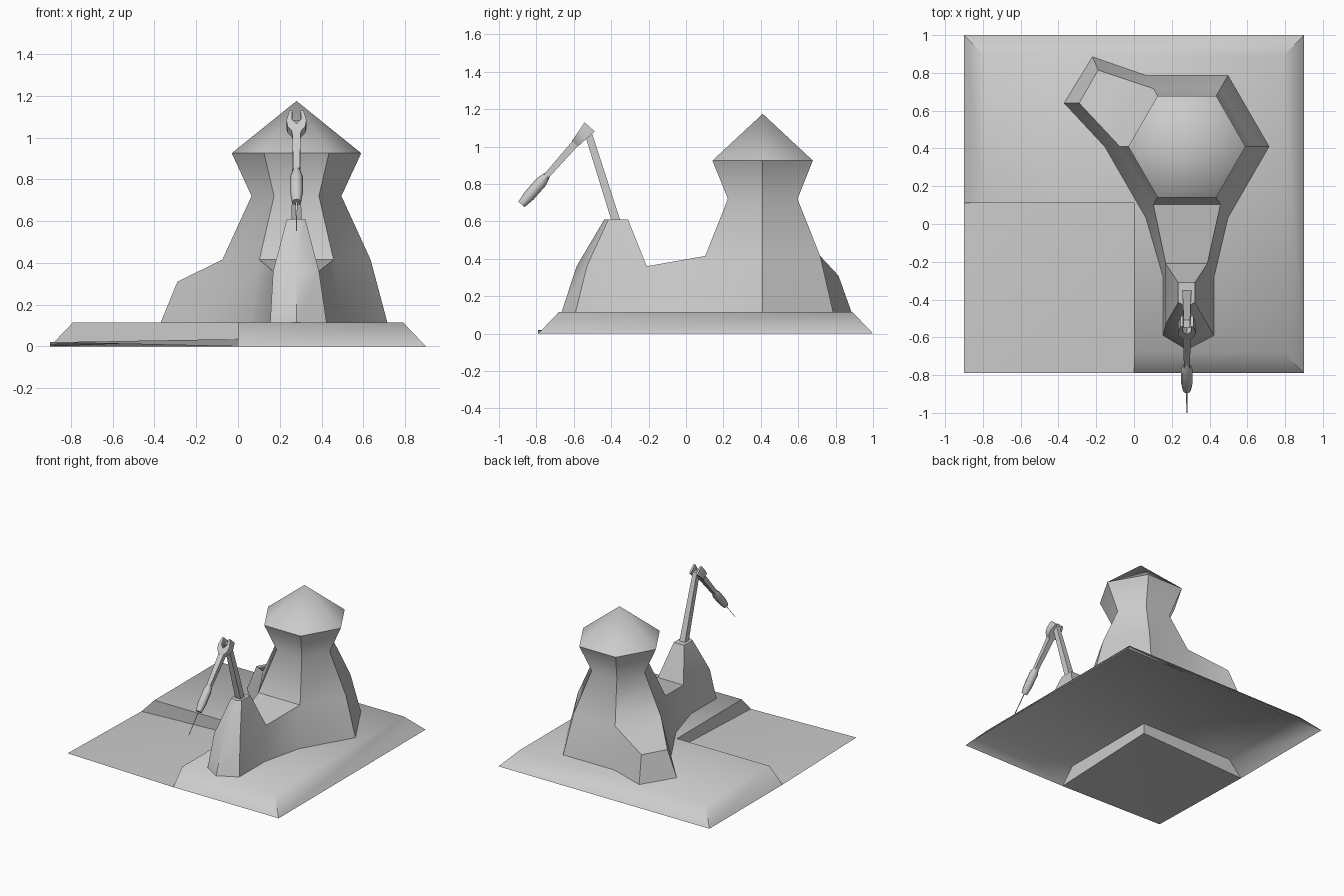
import bpy, bmesh, math
from mathutils import Vector

if "Cube" in bpy.data.objects:
    bpy.data.objects.remove(bpy.data.objects["Cube"])


def make(name, verts, faces, angle=50, recalc=True):
    me = bpy.data.meshes.new(name)
    me.from_pydata([tuple(v) for v in verts], [], faces)
    bm = bmesh.new()
    bm.from_mesh(me)
    if recalc:
        bmesh.ops.recalc_face_normals(bm, faces=bm.faces)
    bm.to_mesh(me)
    bm.free()
    ob = bpy.data.objects.new(name, me)
    bpy.context.collection.objects.link(ob)
    bpy.ops.object.select_all(action='DESELECT')
    ob.select_set(True)
    bpy.context.view_layer.objects.active = ob
    bpy.ops.object.shade_smooth_by_angle(angle=math.radians(angle))
    return ob


def loft(name, rings, angle=50):
    """Skin a list of equal-length rings and cap both ends."""
    n = len(rings[0])
    faces = [(a * n + i, a * n + (i + 1) % n, (a + 1) * n + (i + 1) % n, (a + 1) * n + i)
             for a in range(len(rings) - 1) for i in range(n)]
    faces += [tuple(range(n))[::-1], tuple(range(n * (len(rings) - 1), n * len(rings)))]
    return make(name, [v for r in rings for v in r], faces, angle)


# Land: L-shaped hollow plateau, sloped outer skirt, upright inner walls
H = 0.115
low = [(0, -.79, 0), (.9, -.79, 0), (.9, 1, 0), (-.9, 1, 0), (-.9, .11, 0)]
up = [(0, -.68, H), (.79, -.68, H), (.79, .89, H), (-.79, .89, H), (-.79, .11, H), (0, .11, H)]
land_faces = [(i, i + 1, i + 6, i + 5) for i in range(4)]
land_faces += [tuple(range(5, 11)), (0, 5, 10, 11), (4, 11, 10, 9)]
make("land", low + up + [(0, .11, .035)], land_faces, recalc=False)

# Low quarter: thin, slightly warped sheet
make("low_ground", [(-.9, -.79, .02), (0, -.79, 0), (0, .11, .035), (-.9, .11, 0)],
     [(0, 1, 2), (0, 2, 3)], recalc=False)

# Rock tower: hexagonal rings, with two buttresses grown from its sides
CX, CY = .28, .41
verts, faces = [], []
for r, z in [(.435, H), (.355, .415), (.215, .72), (.31, .925)]:
    for k in range(6):
        a = math.radians(60 * k)
        verts.append((CX + r * math.cos(a), CY + r * math.sin(a), z))
for ring in range(3):
    for k in range(6):
        if ring == 0 and k in (2, 4):      # openings for the buttresses
            continue
        j = (k + 1) % 6
        faces.append((ring * 6 + k, ring * 6 + j, ring * 6 + 6 + j, ring * 6 + 6 + k))
verts.append((CX, CY, 1.175))
faces += [(18 + k, 18 + (k + 1) % 6, 24) for k in range(6)]

# short back-left buttress
b = len(verts)
verts += [(-.22, .885, H), (-.37, .64, H), (-.19, .815, .31), (-.29, .64, .31)]
faces += [(2, b, b + 2, 8), (b, b + 1, b + 3, b + 2), (b + 1, 3, 9, b + 3), (8, b + 2, b + 3, 9)]

# front ridge and pillar
p = len(verts)
for z, w, back, side, tip in [(H, .135, -.28, -.59, -.665), (.36, .11, -.21, -.53, -.585),
                              (.61, .044, -.31, -.415, -.437)]:
    cx = .289 if z == H else .278
    verts += [(cx - w, back, z), (cx - w, side, z), (.28, tip, z), (cx + w, side, z), (cx + w, back, z)]
for ring in range(2):
    q = p + ring * 5
    faces += [(q + i, q + i + 1, q + i + 6, q + i + 5) for i in range(4)]
faces += [(p + 9, p + 5, p + 10, p + 14), tuple(range(p + 10, p + 15)),
          (4, p, p + 5, 10), (p + 4, 5, 11, p + 9), (10, p + 5, p + 9, 11)]
make("rock_tower", verts, faces, 50)


# Leaning post on the pillar
def square(y, z, wx, wy):
    return [(.28 + sx * wx, y + sy * wy, z) for sx, sy in ((-1, -1), (1, -1), (1, 1), (-1, 1))]


loft("post", [square(-.367, .58, .024, .024), square(-.527, 1.085, .017, .02)], 30)

# Hanging tool frame: s runs down the handle, t across its thickness
ORIGIN = Vector((.28, -.515, 1.105))
S = Vector((0, -.66, -.75)).normalized()
T = Vector((0, -.75, .66)).normalized()


def at(x, s, t=0):
    return ORIGIN + Vector((x, 0, 0)) + S * s + T * t


# Forked head
half = [(.02, 0), (.034, 0), (.048, .055), (.042, .09), (.02, .12)]
outline = half + [(-x, s) for x, s in reversed(half)] + [(-.022, .05), (0, .075), (.022, .05)]
loft("fork", [[at(x, s, k * (.036 - .12 * s)) for x, s in outline] for k in (-1, 1)], 30)

# Handle
loft("handle", [[at(sx * w, s, sy * d) for sx, sy in ((-1, -1), (1, -1), (1, 1), (-1, 1))]
                for s, w, d in ((.10, .021, .02), (.37, .015, .015))], 30)

# Spindle weight and wire
def circle(s, r, n):
    return [at(r * math.cos(2 * math.pi * i / n), s, r * math.sin(2 * math.pi * i / n)) for i in range(n)]


loft("weight", [circle(s, r, 8) for s, r in ((.335, .015), (.39, .031), (.49, .031), (.552, .022))], 50)
make("wire", [at(-.004, .54), at(.004, .54), at(.003, .735), at(-.003, .735)], [(0, 1, 2, 3)], recalc=False)
